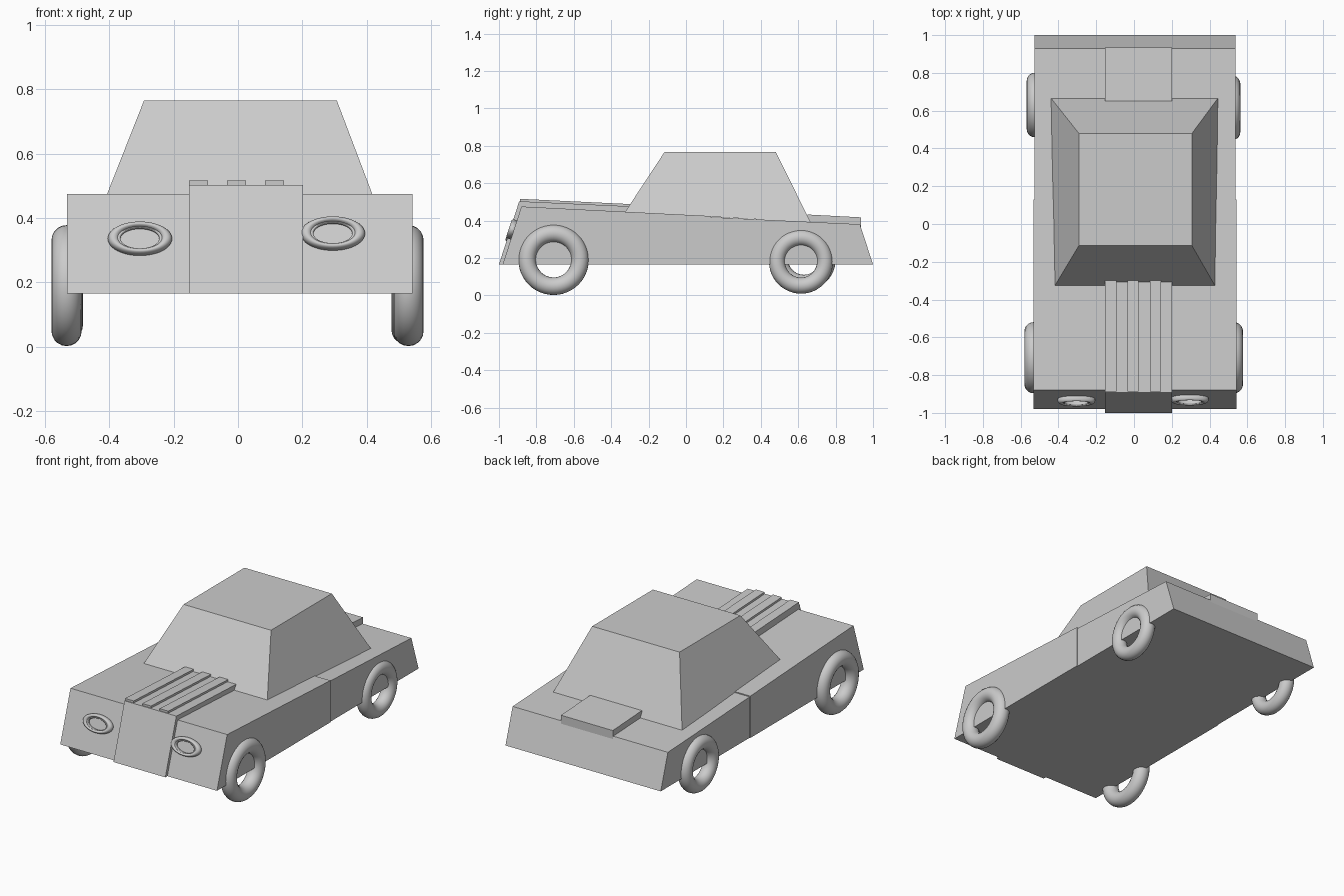
import bpy, bmesh, math
from mathutils import Vector

if "Cube" in bpy.data.objects:
    bpy.data.objects.remove(bpy.data.objects["Cube"])


def finish(name, bm):
    bmesh.ops.recalc_face_normals(bm, faces=bm.faces)
    me = bpy.data.meshes.new(name)
    bm.to_mesh(me)
    bm.free()
    ob = bpy.data.objects.new(name, me)
    bpy.context.collection.objects.link(ob)
    return ob


def extrude_side(name, profile, x0, x1):
    """Extrude a (y, z) side profile across the width x0..x1."""
    bm = bmesh.new()
    face = bm.faces.new([bm.verts.new((x0, y, z)) for y, z in profile])
    new = bmesh.ops.extrude_face_region(bm, geom=[face])["geom"]
    bmesh.ops.translate(bm, vec=(x1 - x0, 0, 0),
                        verts=[v for v in new if isinstance(v, bmesh.types.BMVert)])
    return finish(name, bm)


def torus(name, loc, major, minor, rot, scale=(1, 1, 1)):
    bpy.ops.mesh.primitive_torus_add(major_segments=48, minor_segments=20,
                                     major_radius=major, minor_radius=minor,
                                     location=loc, rotation=rot)
    ob = bpy.context.object
    ob.name = name
    ob.scale = scale
    bpy.ops.object.shade_smooth()
    return ob


# Lower body: slightly wider front section and rear section
extrude_side("front_body", [(-0.98, 0.165), (-0.88, 0.475), (0.13, 0.424), (0.13, 0.165)],
             -0.532, 0.542)
extrude_side("rear_body", [(0.13, 0.165), (0.13, 0.418), (0.93, 0.38), (1.0, 0.165)],
             -0.527, 0.537)

# Grille panel running up into the raised hood
extrude_side("grille_and_hood", [(-1.0, 0.165), (-0.892, 0.503), (-0.30, 0.476),
                                 (-0.30, 0.42), (-0.80, 0.42), (-0.88, 0.165)], -0.153, 0.202)

# Alternate raised strips along the hood
strip = 0.355 / 6
for i in (0, 2, 4):
    x = -0.153 + i * strip
    extrude_side(f"hood_strip_{i // 2 + 1}",
                 [(-0.887, 0.49), (-0.887, 0.516), (-0.30, 0.488), (-0.30, 0.46)],
                 x, x + strip)

# Raised trunk panel
extrude_side("trunk_panel", [(0.65, 0.37), (0.65, 0.432), (0.935, 0.417), (0.935, 0.36)],
             -0.153, 0.202)

# Cabin: tapered block whose base follows the sloping body
bm = bmesh.new()
bottom = [bm.verts.new(c) for c in ((-0.418, -0.325, 0.447), (0.428, -0.325, 0.447),
                                    (0.445, 0.667, 0.39), (-0.44, 0.667, 0.39))]
top = [bm.verts.new(c) for c in ((-0.292, -0.115, 0.766), (0.307, -0.115, 0.766),
                                 (0.307, 0.48, 0.766), (-0.292, 0.48, 0.766))]
bm.faces.new(bottom)
bm.faces.new(top)
for i in range(4):
    j = (i + 1) % 4
    bm.faces.new((bottom[i], bottom[j], top[j], top[i]))
finish("cabin", bm)

# Open ring tyres
upright = (0, math.pi / 2, 0)
for side, x in (("left", -0.533), ("right", 0.53)):
    torus(f"front_wheel_{side}", (x, -0.708, 0.19), 0.141, 0.047, upright)
torus("rear_wheel_left", (-0.525, 0.63, 0.195), 0.128, 0.043, upright)
torus("rear_wheel_right", (0.52, 0.615, 0.18), 0.128, 0.043, upright)

# Oval headlight rings with a thin inner rim, tilted to the front face
tilt = math.pi / 2 - math.atan2(0.10, 0.31)
for side, x, z in (("left", -0.305, 0.336), ("right", 0.295, 0.352)):
    y = -0.98 + (z - 0.165) * 0.10 / 0.31
    loc = Vector((x, y - 0.008, z))
    torus(f"headlight_ring_{side}", loc, 0.082, 0.018, (tilt, 0, 0), (1, 0.54, 1.1))
    torus(f"headlight_rim_{side}", loc + Vector((0, -0.008, 0)), 0.066, 0.006,
          (tilt, 0, 0), (1, 0.54, 1.2))
